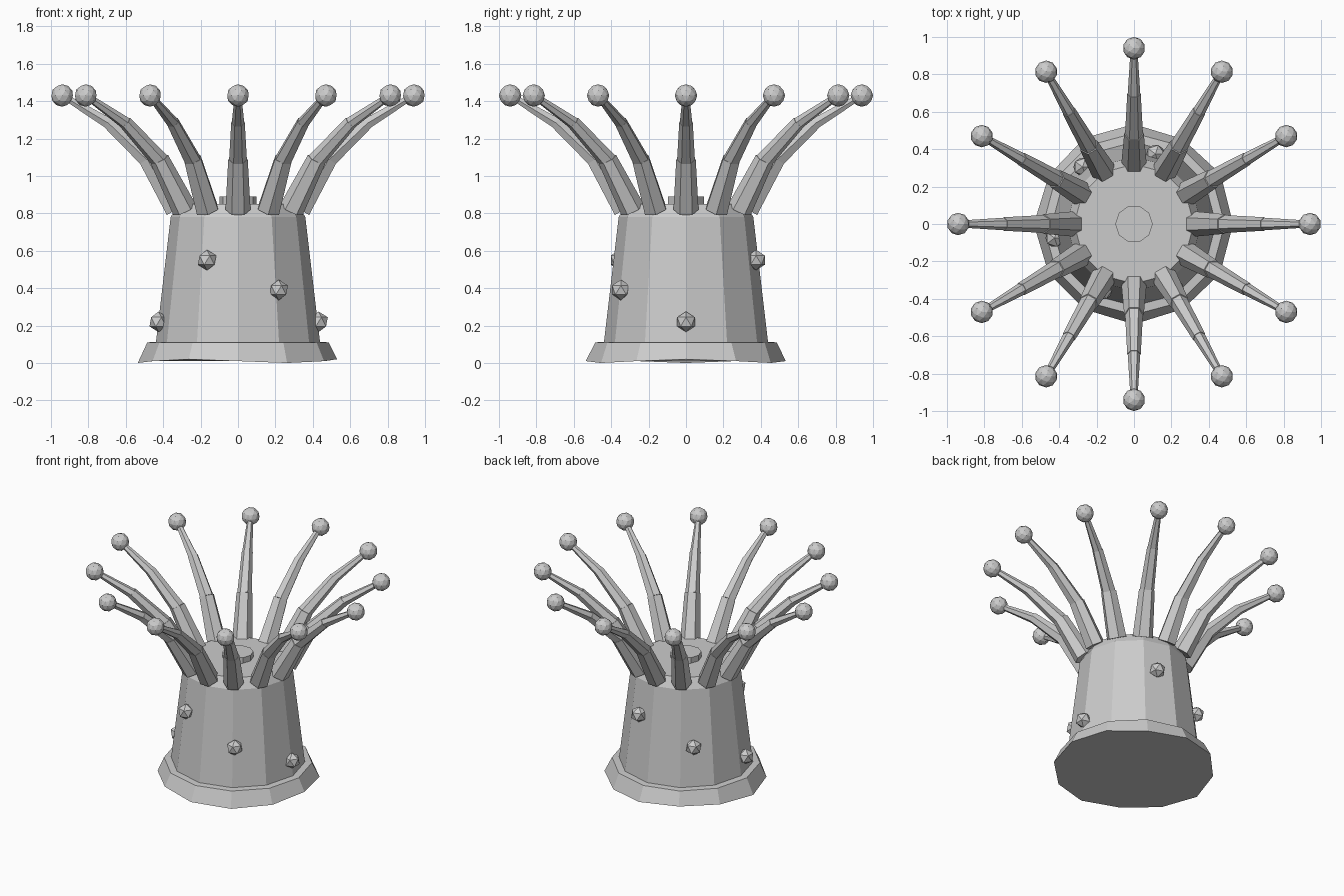
import bpy
import bmesh
from math import sin, cos, radians, tau
from mathutils import Vector

SIDES = 12

old = bpy.data.objects.get("Cube")
if old:
    bpy.data.objects.remove(old, do_unlink=True)

grey = bpy.data.materials.new("pale grey")
grey.use_nodes = True
colour = (0.6, 0.6, 0.6, 1)
grey.diffuse_color = colour
grey.node_tree.nodes["Principled BSDF"].inputs["Base Color"].default_value = colour


def finish(bm, name):
    """Turn a bmesh into a flat-shaded object."""
    bmesh.ops.recalc_face_normals(bm, faces=bm.faces)
    mesh = bpy.data.meshes.new(name)
    bm.to_mesh(mesh)
    bm.free()
    mesh.materials.append(grey)
    obj = bpy.data.objects.new(name, mesh)
    bpy.context.collection.objects.link(obj)
    return obj


def skin(bm, rings):
    """Bridge closed rings of points and cap both ends."""
    loops = [[bm.verts.new(p) for p in ring] for ring in rings]
    n = len(loops[0])
    for a, b in zip(loops, loops[1:]):
        for i in range(n):
            j = (i + 1) % n
            bm.faces.new((a[i], a[j], b[j], b[i]))
    bm.faces.new(loops[0])
    bm.faces.new(loops[-1])


def lathe(name, profile, sides=SIDES):
    bm = bmesh.new()
    skin(bm, [[(r * cos(tau * i / sides), r * sin(tau * i / sides), z)
               for i in range(sides)] for r, z in profile])
    return finish(bm, name)


def ball(name, centre, radius, detail):
    bm = bmesh.new()
    bmesh.ops.create_icosphere(bm, subdivisions=detail, radius=radius)
    bmesh.ops.translate(bm, verts=bm.verts, vec=centre)
    return finish(bm, name)


# Flared foot with an uneven rim
foot = lathe("foot", [(0.53, 0.01), (0.485, 0.11), (0.40, 0.115)])
for i, v in enumerate(foot.data.vertices[:SIDES]):
    v.co.z += 0.01 * cos(i * tau / 4)
    v.co.xy *= 1 + 0.012 * sin(i * 2.3)

# Tapered column, top disc and mouth
lathe("column", [(0.44, 0.10), (0.36, 0.78), (0.32, 0.85)])
lathe("mouth", [(0.10, 0.83), (0.10, 0.89)], 10)

# Tentacles: three tapered, stepped segments with a ball tip
path = [(0.33, 0.82), (0.48, 1.08), (0.69, 1.28), (0.93, 1.425)]
widths = [(0.067, 0.052), (0.048, 0.036), (0.034, 0.018)]
for k in range(SIDES):
    angle = tau * k / SIDES
    out = Vector((cos(angle), sin(angle), 0))
    side = Vector((-sin(angle), cos(angle), 0))
    points = [out * r + Vector((0, 0, z)) for r, z in path]
    bm = bmesh.new()
    for a, b, (wide, thin) in zip(points, points[1:], widths):
        axis = (b - a).normalized()
        up = axis.cross(side)
        skin(bm, [[p + w * (side * cos(tau * i / 6) + up * sin(tau * i / 6))
                   for i in range(6)]
                  for p, w in ((a, wide), (b + axis * 0.01, thin))])
    finish(bm, f"tentacle_{k + 1}")
    tip = out * 0.94 + Vector((0, 0, 1.43))
    ball(f"tentacle_tip_{k + 1}", tip, 0.06, 2)

# Warts spiralling round the column
heights = (0.22, 0.55, 0.39)
for k, degrees in enumerate((0, 73, 132, 190, 245, 302)):
    z = heights[k % 3]
    r = 0.44 - 0.118 * (z - 0.10) + 0.005
    a = radians(degrees)
    ball(f"wart_{k + 1}", (r * cos(a), r * sin(a), z), 0.055, 1)
